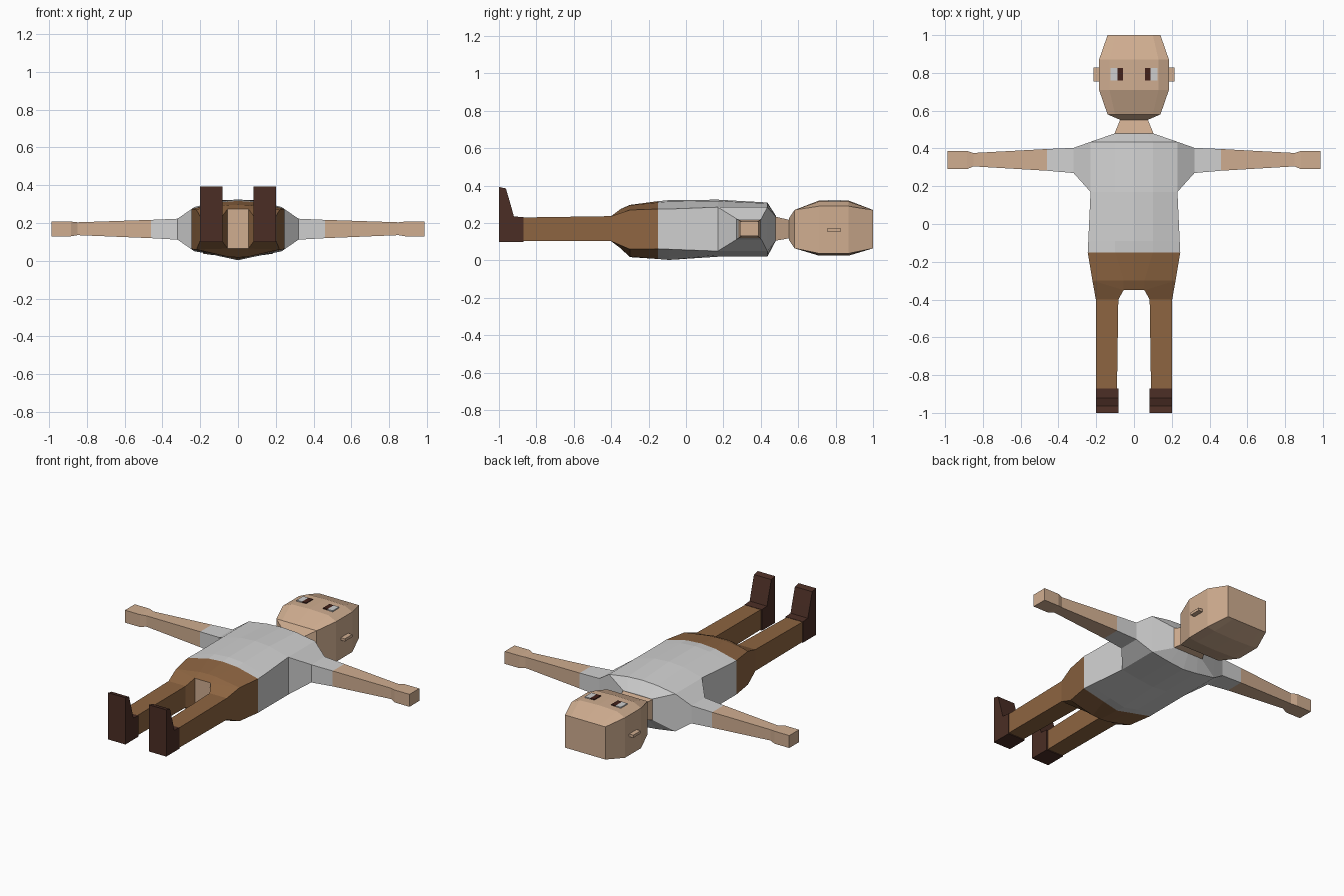
import bpy, bmesh


def material(name, rgb):
    m = bpy.data.materials.new(name)
    m.diffuse_color = (*rgb, 1)
    return m


SKIN = material("skin", (0.63, 0.42, 0.28))
SHIRT = material("shirt grey", (0.64, 0.64, 0.64))
PANTS = material("trouser brown", (0.27, 0.13, 0.053))
SHOE = material("shoe brown", (0.07, 0.027, 0.018))
PUPIL = material("pupil brown", (0.055, 0.015, 0.01))
WHITE = material("eye white", (0.62, 0.62, 0.62))


def loft(name, rings, mat, caps=(True, True)):
    """Skin a list of equal-length point rings into one flat-shaded object."""
    bm = bmesh.new()
    vs = [[bm.verts.new(p) for p in r] for r in rings]
    n = len(vs[0])
    for a, b in zip(vs, vs[1:]):
        for i in range(n):
            j = (i + 1) % n
            bm.faces.new((a[i], a[j], b[j], b[i]))
    if caps[0]:
        bm.faces.new(vs[0][::-1])
    if caps[1]:
        bm.faces.new(vs[-1])
    bmesh.ops.remove_doubles(bm, verts=bm.verts, dist=1e-5)
    bmesh.ops.recalc_face_normals(bm, faces=bm.faces)
    me = bpy.data.meshes.new(name)
    bm.to_mesh(me)
    bm.free()
    me.materials.append(mat)
    ob = bpy.data.objects.new(name, me)
    bpy.context.collection.objects.link(ob)
    return ob


def section(y, w, lo, hi, m, bl, th, b, t):
    """Ten-sided body section: sides at +-w, shoulders at +-m, ridge at x=0."""
    right = [(w, lo), (w, hi), (m, th), (0, t)]
    left = [(-m, th), (-w, hi), (-w, lo), (-m, bl), (0, b), (m, bl)]
    return [(x, y, z) for x, z in right + left]


def rect_y(s, y, x0, x1, z0, z1):
    return [(s * x0, y, z0), (s * x1, y, z0), (s * x1, y, z1), (s * x0, y, z1)]


def rect_x(s, x, y0, y1, z0, z1):
    return [(s * x, y0, z0), (s * x, y1, z0), (s * x, y1, z1), (s * x, y0, z1)]


# Head and neck
loft("head", [
    section(0.55, 0.07, 0.11, 0.225, 0.05, 0.11, 0.225, 0.11, 0.225),
    section(0.58, 0.14, 0.065, 0.27, 0.1, 0.065, 0.27, 0.065, 0.27),
    section(0.71, 0.185, 0.038, 0.29, 0.13, 0.03, 0.315, 0.026, 0.32),
    section(0.87, 0.185, 0.038, 0.29, 0.13, 0.03, 0.315, 0.026, 0.32),
    section(1.0, 0.14, 0.065, 0.27, 0.1, 0.065, 0.27, 0.065, 0.27)], SKIN)
loft("neck", [rect_y(1, 0.475, -0.105, 0.105, 0.105, 0.235),
              rect_y(1, 0.56, -0.07, 0.07, 0.12, 0.215)], SKIN)

# Shirt body
waist = section(-0.15, 0.245, 0.062, 0.275, 0.1, 0.03, 0.31, 0.008, 0.317)
loft("shirt", [
    waist,
    section(-0.09, 0.242, 0.06, 0.275, 0.1, 0.025, 0.315, 0.003, 0.323),
    section(0.17, 0.23, 0.05, 0.285, 0.1, 0.03, 0.318, 0.02, 0.325),
    section(0.435, 0.23, 0.05, 0.285, 0.1, 0.03, 0.305, 0.02, 0.31),
    section(0.48, 0.1, 0.105, 0.235, 0.07, 0.105, 0.238, 0.105, 0.24)], SHIRT)

# Trouser hips, open towards the legs, with a crotch face between them
hip = section(-0.3, 0.22, 0.06, 0.27, 0.055, 0.022, 0.295, 0.018, 0.297)
fork = section(-0.35, 0.22, 0.06, 0.27, 0.055, 0.065, 0.275, 0.065, 0.275)
fork = [h if abs(h[0]) > 0.2 else f for h, f in zip(hip, fork)]
loft("trouser_hips", [waist, hip, fork], PANTS, (False, False))
loft("crotch", [rect_y(1, -0.35, -0.055, 0.055, 0.065, 0.275)], SKIN, (False, True))

for s, side in ((1, "right"), (-1, "left")):
    # Shoulder and short sleeve
    loft(side + "_sleeve", [
        rect_x(s, 0.23, 0.17, 0.435, 0.05, 0.285),
        rect_x(s, 0.32, 0.27, 0.403, 0.112, 0.223),
        rect_x(s, 0.46, 0.282, 0.397, 0.12, 0.217)], SHIRT, (False, False))
    # Bare arm and hand
    loft(side + "_arm", [
        rect_x(s, 0.46, 0.282, 0.397, 0.12, 0.217),
        rect_x(s, 0.85, 0.305, 0.376, 0.136, 0.204),
        rect_x(s, 0.885, 0.29, 0.387, 0.13, 0.208),
        rect_x(s, 0.988, 0.29, 0.387, 0.13, 0.208)], SKIN, (False, True))
    # Trouser leg, starting from the slanted fork opening
    opening = [(s * 0.055, -0.35, 0.065), (s * 0.22, -0.3, 0.06),
               (s * 0.22, -0.3, 0.27), (s * 0.055, -0.35, 0.275)]
    loft(side + "_leg", [
        opening,
        rect_y(s, -0.4, 0.083, 0.202, 0.103, 0.237),
        rect_y(s, -0.87, 0.09, 0.2, 0.105, 0.23)], PANTS, (False, False))
    # Shoe: side profile extruded across the foot
    profile = [(-0.87, 0.1), (-0.87, 0.232), (-0.92, 0.235), (-0.938, 0.3),
               (-0.963, 0.385), (-1.0, 0.393), (-1.0, 0.1)]
    loft(side + "_shoe", [[(s * x, y, z) for y, z in profile]
                          for x in (0.082, 0.202)], SHOE)
    # Ear
    loft(side + "_ear", [rect_x(s, x, 0.755, 0.828, 0.155, 0.172)
                         for x in (0.18, 0.214)], SKIN)
    # Eye plates
    for part, x0, x1, mat in (("pupil", 0.058, 0.088, PUPIL),
                              ("eye_white", 0.088, 0.125, WHITE)):
        loft(side + "_" + part, [rect_y(s, y, x0, x1, 0.314, 0.3225)
                                 for y in (0.76, 0.825)], mat)
